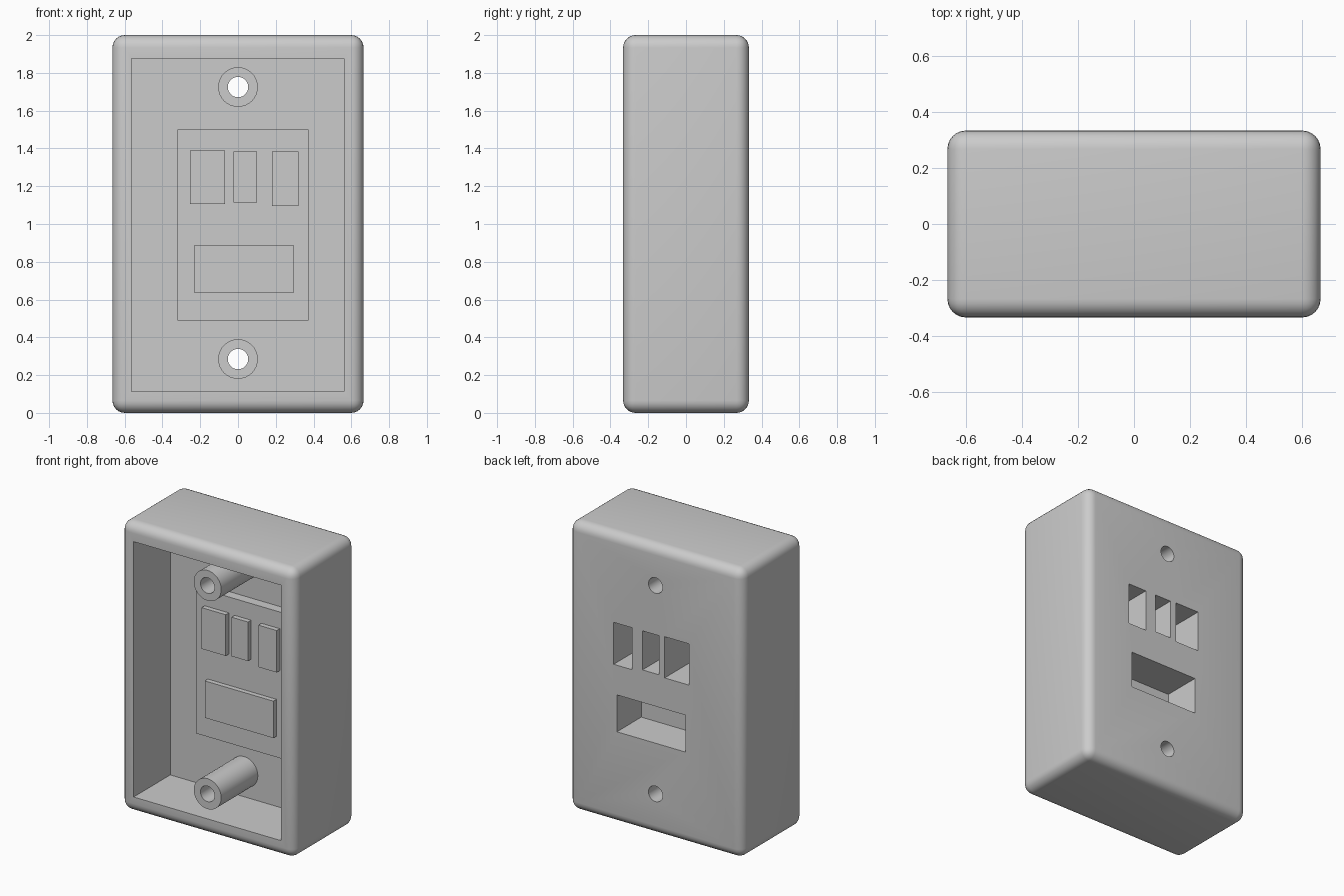
import bpy, bmesh, math
from mathutils import Matrix

if "Cube" in bpy.data.objects:
    bpy.data.objects.remove(bpy.data.objects["Cube"])

FRONT, BACK = -0.333, 0.333      # outer faces
WALL, PLATE, BLOCK = 0.067, 0.0, -0.034   # back wall, plate and block front faces
SCREW_Z = (0.285, 1.725)
POST_R, HOLE_R, SIDES = 0.105, 0.054, 32
# window rectangles: x0, x1, z0, z1
WINDOWS = {
    "wide_block": (-0.23, 0.295, 0.635, 0.89),
    "left_block": (-0.255, -0.07, 1.105, 1.39),
    "middle_block": (-0.025, 0.10, 1.115, 1.385),
    "right_block": (0.18, 0.32, 1.095, 1.385),
}


def finish(name, bm):
    me = bpy.data.meshes.new(name)
    bmesh.ops.recalc_face_normals(bm, faces=bm.faces)
    bm.to_mesh(me)
    bm.free()
    ob = bpy.data.objects.new(name, me)
    bpy.context.collection.objects.link(ob)
    return ob


def box(name, x0, x1, y0, y1, z0, z1, bevel=0):
    bm = bmesh.new()
    mat = Matrix.Translation(((x0 + x1) / 2, (y0 + y1) / 2, (z0 + z1) / 2))
    mat = mat @ Matrix.Diagonal((x1 - x0, y1 - y0, z1 - z0, 1))
    bmesh.ops.create_cube(bm, size=1, matrix=mat)
    if bevel:
        bmesh.ops.bevel(bm, geom=bm.edges[:], offset=bevel, segments=6,
                        profile=0.5, affect='EDGES')
    return finish(name, bm)


def rod(name, r, y0, y1, z):
    bm = bmesh.new()
    mat = Matrix.Translation((0, (y0 + y1) / 2, z)) @ Matrix.Rotation(math.pi / 2, 4, 'X')
    bmesh.ops.create_cone(bm, cap_ends=True, segments=SIDES, radius1=r, radius2=r,
                          depth=y1 - y0, matrix=mat)
    return finish(name, bm)


def cut(target, cutters):
    for c in cutters:
        c.hide_render = True
        mod = target.modifiers.new("cut", 'BOOLEAN')
        mod.operation, mod.solver, mod.object = 'DIFFERENCE', 'EXACT', c
    bpy.context.view_layer.update()
    dg = bpy.context.evaluated_depsgraph_get()
    mesh = bpy.data.meshes.new_from_object(target.evaluated_get(dg))
    target.modifiers.clear()
    target.data = mesh
    for c in cutters:
        bpy.data.objects.remove(c)


def smooth(ob):
    bpy.ops.object.select_all(action='DESELECT')
    ob.select_set(True)
    bpy.context.view_layer.objects.active = ob
    bpy.ops.object.shade_smooth_by_angle(angle=math.radians(35))


# rounded housing with front cavity, rear windows and screw holes
housing = box("housing", -0.665, 0.665, FRONT, BACK, 0, 2, bevel=0.066)
cutters = [box("cavity_cutter", -0.565, 0.562, FRONT - 0.1, WALL, 0.112, 1.877)]
for n, (x0, x1, z0, z1) in WINDOWS.items():
    cutters.append(box(n + "_cutter", x0, x1, WALL - 0.05, BACK + 0.1, z0, z1))
for z in SCREW_Z:
    cutters.append(rod("hole_cutter", HOLE_R, FRONT - 0.1, BACK + 0.1, z))
cut(housing, cutters)
smooth(housing)

# raised plate inside, with the small blocks on it
box("mounting_plate", -0.32, 0.372, PLATE, WALL, 0.49, 1.5)
for n, (x0, x1, z0, z1) in WINDOWS.items():
    box(n, x0, x1, BLOCK, PLATE, z0, z1)

# hollow screw posts reaching the front plane
for n, z in zip(("lower_screw_post", "upper_screw_post"), SCREW_Z):
    post = rod(n, POST_R, FRONT, WALL, z)
    cut(post, [rod("bore_cutter", HOLE_R, FRONT - 0.1, WALL + 0.1, z)])
    smooth(post)
